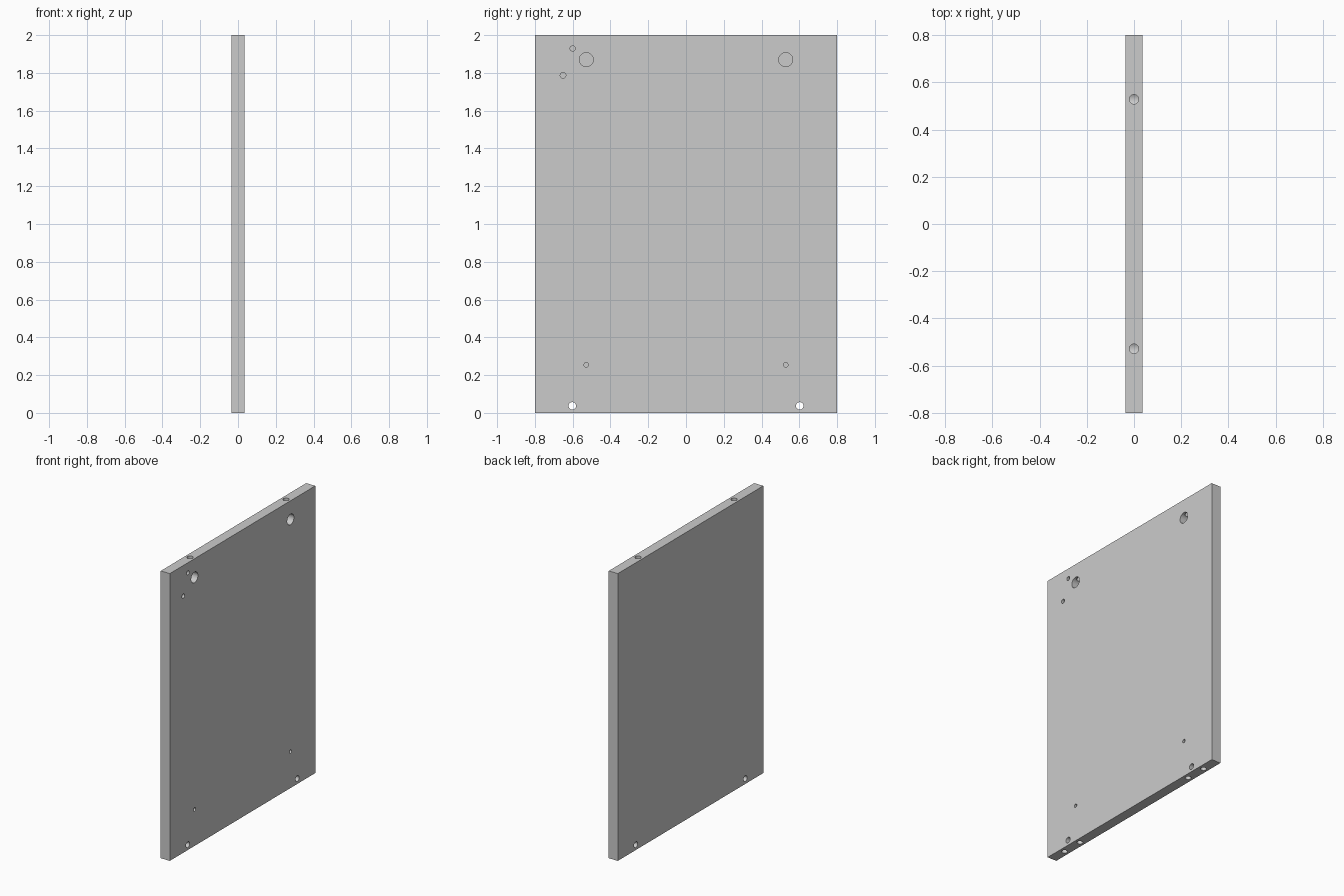
import bpy
from math import pi

if "Cube" in bpy.data.objects:
    bpy.data.objects.remove(bpy.data.objects["Cube"])

HALF_T, HALF_W, H = 0.035, 0.8, 2.0

# Flat board
bpy.ops.mesh.primitive_cube_add(size=1, location=(0, 0, H / 2))
panel = bpy.context.object
panel.name = "side_panel"
panel.scale = (2 * HALF_T, 2 * HALF_W, H)
bpy.ops.object.transform_apply(location=True, rotation=False, scale=True)


def drill(axis, center, radius, length):
    """Cut a round hole of the given length, centred on a point, along x or z."""
    rot = (0, pi / 2, 0) if axis == "x" else (0, 0, 0)
    bpy.ops.mesh.primitive_cylinder_add(vertices=32, radius=radius, depth=length,
                                        location=center, rotation=rot)
    cutter = bpy.context.object
    cutter.name = "drill_bit"
    cutter.hide_render = True
    mod = panel.modifiers.new("hole", 'BOOLEAN')
    mod.operation = 'DIFFERENCE'
    mod.solver = 'EXACT'
    mod.object = cutter
    bpy.context.view_layer.objects.active = panel
    bpy.ops.object.modifier_apply(modifier=mod.name)
    bpy.data.objects.remove(cutter, do_unlink=True)


def face_hole(y, z, radius, depth):
    drill("x", (HALF_T + 0.05 - depth / 2 - 0.025, y, z), radius, depth + 0.05)


for s in (-1, 1):
    # Cam lock pocket and the bolt hole that meets it from the top edge
    face_hole(s * 0.528, 1.87, 0.037, 0.057)
    drill("z", (0, s * 0.528, 1.96), 0.02, 0.18)
    # Small pilot holes low on the face
    face_hole(s * 0.528, 0.254, 0.012, 0.04)
    # Through holes near the bottom edge
    drill("x", (0, s * 0.602, 0.037), 0.02, 0.2)
    # Dowel holes in the bottom edge
    for y in (0.528, 0.677):
        drill("z", (0, s * y, 0.035), 0.019, 0.17)

# Hinge pilot holes in one upper corner
face_hole(-0.6, 1.929, 0.014, 0.04)
face_hole(-0.651, 1.787, 0.015, 0.04)

# Smooth hole walls, sharp edges
bpy.ops.object.select_all(action='DESELECT')
panel.select_set(True)
bpy.context.view_layer.objects.active = panel
bpy.ops.object.shade_smooth_by_angle()
